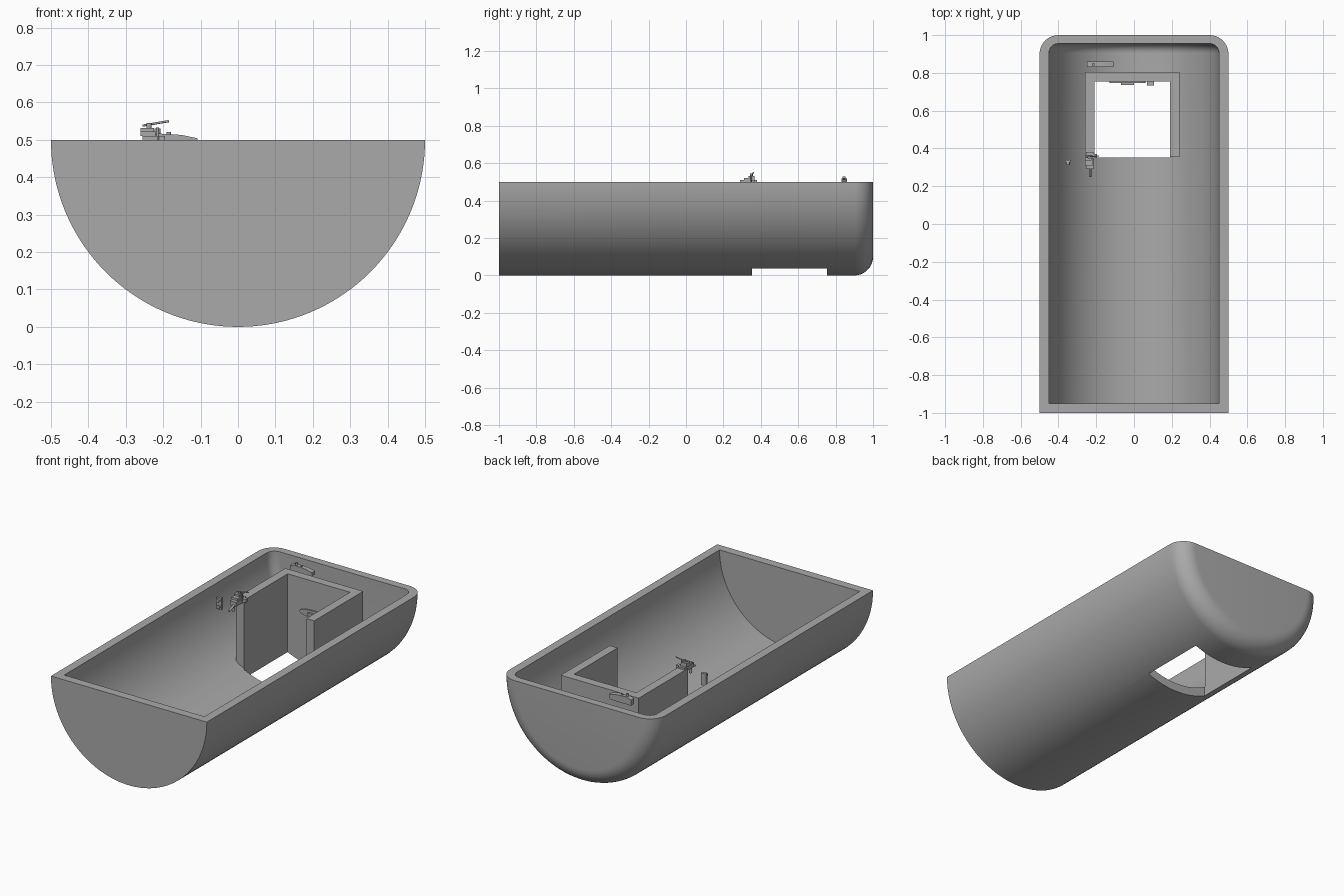
import bpy, bmesh, math
from mathutils import Vector

if "Cube" in bpy.data.objects:
    bpy.data.objects.remove(bpy.data.objects["Cube"], do_unlink=True)

GREY = (0.4, 0.4, 0.4, 1)
mat = bpy.data.materials.new("plain grey")
mat.use_nodes = True
mat.diffuse_color = GREY
mat.node_tree.nodes["Principled BSDF"].inputs["Base Color"].default_value = GREY
RIM = 0.5


def finish(name, bm, smooth=True):
    bmesh.ops.recalc_face_normals(bm, faces=bm.faces)
    me = bpy.data.meshes.new(name)
    bm.to_mesh(me)
    bm.free()
    me.materials.append(mat)
    if smooth:
        me.shade_smooth()
        me.set_sharp_from_angle(angle=math.radians(30))
    ob = bpy.data.objects.new(name, me)
    bpy.context.collection.objects.link(ob)
    return ob


def box(name, x, y, z):
    """Box from three (low, high) ranges."""
    bm = bmesh.new()
    bmesh.ops.create_cube(bm, size=1)
    for v in bm.verts:
        v.co = [(r[0] + r[1]) / 2 + c * (r[1] - r[0]) for r, c in zip((x, y, z), v.co)]
    return finish(name, bm, False)


def prism(name, points, axis, lo, hi):
    """Extrude an outline along the x, y or z axis (0, 1, 2)."""
    bm = bmesh.new()
    rows = []
    for d in (lo, hi):
        row = []
        for p in points:
            co = list(p)
            co.insert(axis, d)
            row.append(bm.verts.new(co))
        rows.append(row)
        bm.faces.new(row)
    n = len(points)
    for i in range(n):
        j = (i + 1) % n
        bm.faces.new((rows[0][i], rows[0][j], rows[1][j], rows[1][i]))
    return finish(name, bm)


def rod(name, a, b, r):
    a, b = Vector(a), Vector(b)
    bm = bmesh.new()
    bmesh.ops.create_cone(bm, cap_ends=True, segments=16, radius1=r, radius2=r,
                          depth=(b - a).length)
    rot = (b - a).to_track_quat("Z", "Y")
    for v in bm.verts:
        v.co = rot @ v.co + (a + b) / 2
    return finish(name, bm)


# Hull: closed (radius, y) outline swept through half a turn
def fillet(radius, end, f, steps=10):
    turns = [math.pi / 2 * i / steps for i in range(steps + 1)]
    return [(radius - f + f * math.cos(t), end - f + f * math.sin(t)) for t in turns]


outline = [(0, -1), (0.5, -1)] + fillet(0.5, 1, 0.1) + [(0, 1), (0, 0.955)]
outline += fillet(0.45, 0.955, 0.05)[::-1] + [(0.45, -0.95), (0, -0.95)]
SEG = 72
bm = bmesh.new()
axis_verts = {y: bm.verts.new((0, y, RIM)) for r, y in outline if r == 0}
rings = []
for k in range(SEG + 1):
    a = math.pi * k / SEG
    rings.append([axis_verts[y] if r == 0 else
                  bm.verts.new((r * math.cos(a), y, RIM - r * math.sin(a)))
                  for r, y in outline])
for k in range(SEG):
    for i in range(len(outline)):
        j = (i + 1) % len(outline)
        quad = list(dict.fromkeys((rings[k][i], rings[k][j], rings[k + 1][j], rings[k + 1][i])))
        if len(quad) > 2:
            bm.faces.new(quad)
bm.faces.new(rings[0])
bm.faces.new(rings[-1])
hull = finish("hull", bm)

# Opening through the floor
cutter = box("floor_cutter", (-0.21, 0.19), (0.352, 0.755), (-0.2, 0.3))
cutter.hide_render = True
cutter.hide_set(True)
cut = hull.modifiers.new("opening", "BOOLEAN")
cut.operation = "DIFFERENCE"
cut.solver = "EXACT"
cut.object = cutter
bpy.context.view_layer.objects.active = hull
bpy.ops.object.modifier_apply(modifier=cut.name)
bpy.data.objects.remove(cutter, do_unlink=True)


# Three walls around the opening, their feet following the floor curve
def wall(name, x0, x1, y0, y1):
    xs = [x0 + (x1 - x0) * i / 16 for i in range(17)]
    foot = [(x, RIM - math.sqrt(0.47 ** 2 - x * x)) for x in xs]
    prism(name, foot + [(x1, RIM), (x0, RIM)], 1, y0, y1)


wall("right_wall", -0.26, -0.21, 0.355, 0.78)
wall("left_wall", 0.19, 0.24, 0.355, 0.78)
wall("back_wall", -0.26, 0.24, 0.755, 0.805)

# Lever fitting on the wall end
box("lever_base", (-0.255, -0.215), (0.29, 0.38), (0.485, 0.51))
box("lever_block", (-0.26, -0.22), (0.31, 0.365), (0.51, 0.522))
box("lever_bracket", (-0.26, -0.225), (0.335, 0.365), (0.522, 0.532))
rod("lever_post", (-0.238, 0.35, 0.52), (-0.238, 0.35, 0.545), 0.007)
rod("lever_handle", (-0.255, 0.355, 0.538), (-0.185, 0.36, 0.55), 0.003)
rod("lever_side_pin", (-0.215, 0.345, 0.5), (-0.215, 0.345, 0.533), 0.004)
box("lever_arm", (-0.22, -0.195), (0.35, 0.37), (0.49, 0.51))
rod("lever_tail", (-0.232, 0.3, 0.49), (-0.232, 0.25, 0.47), 0.006)
rod("lever_foot", (-0.24, 0.3, 0.5), (-0.24, 0.3, 0.45), 0.008)

# Small hanging switch beside it
box("switch_plate", (-0.365, -0.335), (0.325, 0.34), (0.42, 0.49))
rod("switch_upper_knob", (-0.35, 0.33, 0.475), (-0.35, 0.312, 0.475), 0.01)
rod("switch_lower_knob", (-0.35, 0.33, 0.435), (-0.35, 0.318, 0.435), 0.01)

# Long latch behind the back wall
latch = [(-0.25, 0.475), (-0.12, 0.475), (-0.108, 0.485), (-0.108, 0.504),
         (-0.15, 0.513), (-0.215, 0.517), (-0.25, 0.508)]
prism("latch_body", latch, 1, 0.832, 0.86)
rod("latch_knob", (-0.215, 0.845, 0.51), (-0.215, 0.845, 0.53), 0.008)
rod("latch_pin", (-0.185, 0.845, 0.51), (-0.185, 0.845, 0.521), 0.006)

# Oval plate and knob on the inside of the back wall
oval = [(-0.035 + 0.095 * math.cos(t), 0.31 + 0.022 * math.sin(t))
        for t in (math.tau * i / 32 for i in range(32))]
prism("oval_plate", oval, 1, 0.746, 0.757)
box("oval_handle", (-0.07, 0), (0.735, 0.75), (0.302, 0.318))
box("wall_knob", (0.07, 0.105), (0.732, 0.757), (0.29, 0.33))
